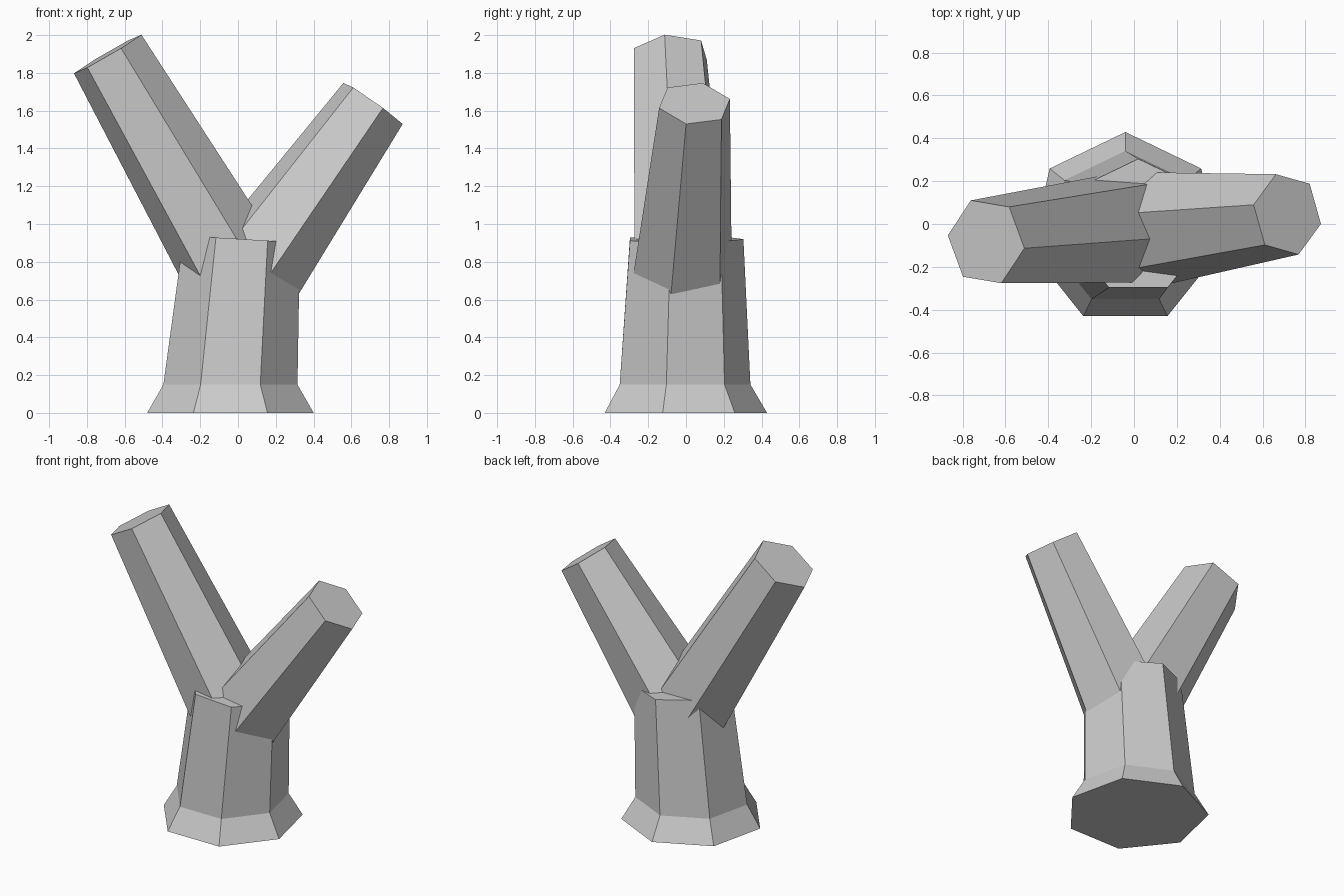
import bpy
import bmesh
from math import sin, cos, tau
from mathutils import Vector

cube = bpy.data.objects.get("Cube")
if cube:
    bpy.data.objects.remove(cube)

# Single grey for the whole tree
GREY = (0.6, 0.6, 0.6, 1)
bark = bpy.data.materials.new("bark_grey")
bark.use_nodes = True
bark.diffuse_color = GREY
bark.node_tree.nodes["Principled BSDF"].inputs["Base Color"].default_value = GREY


def ring(center, axis, ref, radius, sides):
    """Regular polygon around center, facing axis, first corner towards ref."""
    d = Vector(axis).normalized()
    u = Vector(ref)
    u = (u - d * u.dot(d)).normalized()
    v = d.cross(u)
    return [Vector(center) + radius * (u * cos(tau * i / sides) + v * sin(tau * i / sides))
            for i in range(sides)]


def loft(name, rings):
    """Closed flat-shaded solid through a stack of rings."""
    bm = bmesh.new()
    loops = [[bm.verts.new(p) for p in r] for r in rings]
    n = len(loops[0])
    for low, high in zip(loops, loops[1:]):
        for i in range(n):
            j = (i + 1) % n
            bm.faces.new((low[i], low[j], high[j], high[i]))
    bm.faces.new(loops[0][::-1])
    bm.faces.new(loops[-1])
    bmesh.ops.recalc_face_normals(bm, faces=bm.faces[:])
    mesh = bpy.data.meshes.new(name)
    bm.to_mesh(mesh)
    bm.free()
    mesh.materials.append(bark)
    obj = bpy.data.objects.new(name, mesh)
    bpy.context.collection.objects.link(obj)
    return obj


def branch(name, base, tip, ref, base_radius, tip_radius):
    """Tapered six-sided limb with a square-cut end."""
    axis = Vector(tip) - Vector(base)
    loft(name, [ring(base, axis, ref, base_radius, 6),
                ring(tip, axis, ref, tip_radius, 6)])


# Seven-sided trunk with flared foot and slightly tilted top
UP, BACK = (0, 0, 1), (0, 1, 0)
loft("trunk", [
    ring((-0.04, -0.023, 0), UP, BACK, 0.452, 7),
    ring((-0.04, -0.023, 0.15), UP, BACK, 0.364, 7),
    ring((0.02, -0.012, 0.92), (0.06, 0, 1), BACK, 0.316, 7),
])

# Two cut limbs forking from the trunk
branch("right_branch", (0.02, -0.016, 0.68), (-0.69, -0.083, 1.90),
       (0.18, -0.03, 0.10), 0.276, 0.208)
branch("left_branch", (0.08, -0.02, 0.745), (0.715, 0.045, 1.638),
       (-0.155, 0.045, 0.112), 0.274, 0.196)
